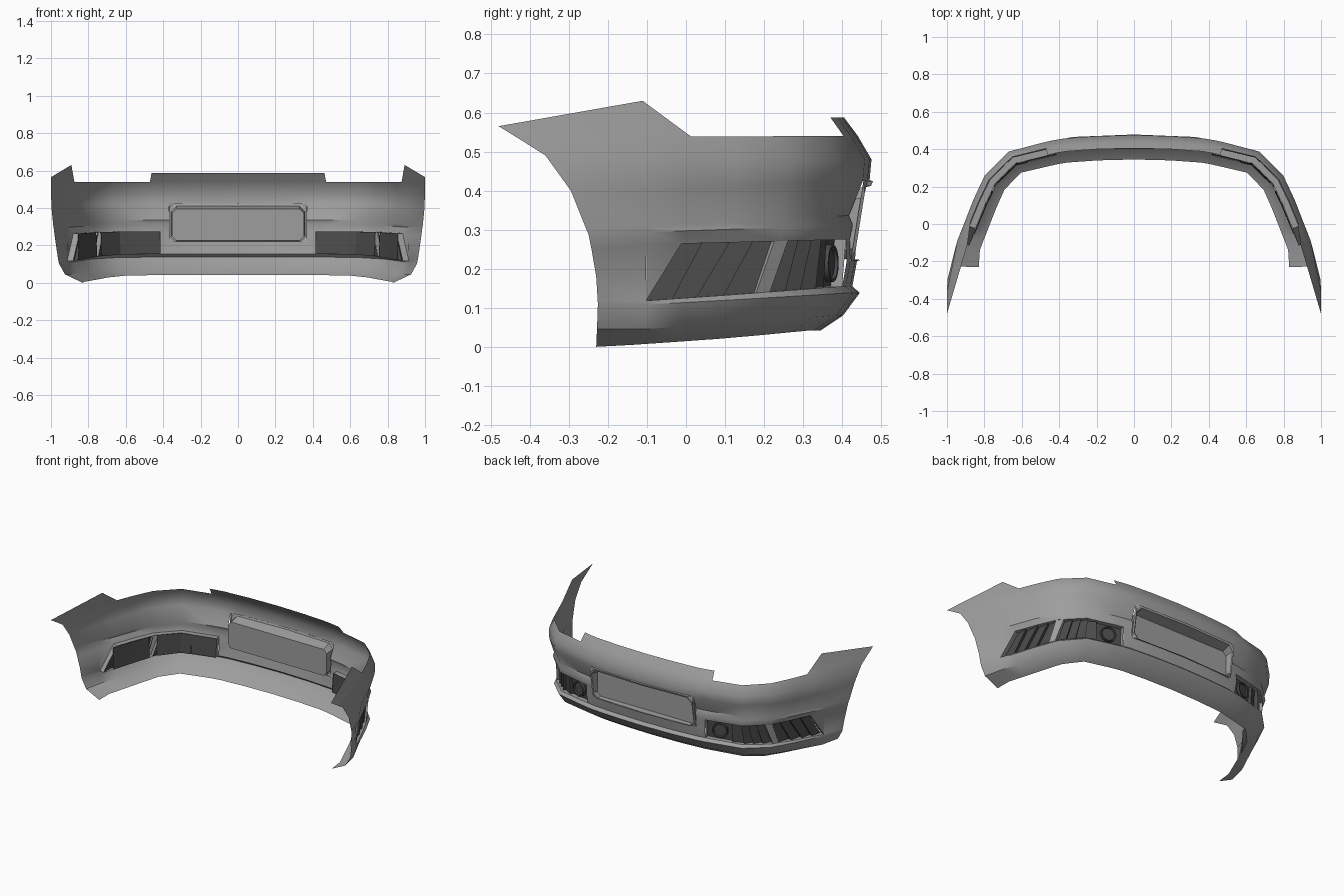
import bpy, bmesh, math
from mathutils import Vector

if "Cube" in bpy.data.objects:
    bpy.data.objects.remove(bpy.data.objects["Cube"])

# Plan outline of the bumper at its widest height, centre line to wing
PLAN = [Vector(p) for p in [(0, .478), (.2, .473), (.37, .461), (.43, .451), (.48, .44), (.67, .39),
                            (.80, .26), (.86, .13), (.91, .0), (.945, -.09)]]
# Rows, bottom to top: inset at front, inset at side, height at front, height at side
ROWS = [(.133, .13, .042, .005), (.076, .05, .08, .045), (.033, .03, .138, .108), (.052, .034, .155, .118),
        (.040, .036, .22, .19), (.042, .030, .275, .262), (.034, .010, .312, .294), (.044, .014, .336, .307),
        (.008, .0, .425, .40), (.003, .0, .48, .48), (.038, .026, .54, .538), (.073, .058, .587, .63)]
# Rear edge of the wing, one point per row
END = [(.83, -.23, 0), (.925, -.228, .045), (.957, -.226, .102), (.96, -.226, .115), (.97, -.23, .18),
       (.98, -.242, .25), (.985, -.25, .29), (.987, -.255, .30), (.997, -.295, .4), (1, -.36, .49),
       (1, -.42, .528), (1, -.48, .565)]


def material(name, v):
    m = bpy.data.materials.new(name)
    m.diffuse_color = (v, v, v, 1)
    m.use_nodes = True
    m.node_tree.nodes["Principled BSDF"].inputs["Base Color"].default_value = m.diffuse_color
    return m


grey = material("body_grey", .34)
dark = material("dark_grey", .07)


def column(i):
    a, b = PLAN[max(i - 1, 0)], PLAN[min(i + 1, len(PLAN) - 1)]
    t = (b - a).normalized()
    n = Vector((0, 1)) if i == 0 else Vector((-t.y, t.x))
    return PLAN[i], n


def point(r, t, extra=0.0):
    """Point on row r at fractional column t, pushed inwards by extra."""
    def at(i):
        p, n = column(i)
        f0, f1, z0, z1 = ROWS[r]
        w = min(max((.45 - p.y) / .54, 0), 1)
        q = p - n * (f0 + (f1 - f0) * w + extra)
        return Vector((max(q.x, 0), q.y, z0 + (z1 - z0) * w))
    i = min(int(t), len(PLAN) - 2)
    return at(i).lerp(at(i + 1), t - i)


def build(name, polys, mirror=True, mat=grey, angle=28):
    bm = bmesh.new()
    for poly in polys:
        bm.faces.new([bm.verts.new(p) for p in poly])
    bmesh.ops.remove_doubles(bm, verts=bm.verts, dist=.0005)
    bmesh.ops.recalc_face_normals(bm, faces=bm.faces)
    me = bpy.data.meshes.new(name)
    bm.to_mesh(me)
    bm.free()
    for f in me.polygons:
        f.use_smooth = True
    me.set_sharp_from_angle(angle=math.radians(angle))
    me.materials.append(mat)
    ob = bpy.data.objects.new(name, me)
    bpy.context.collection.objects.link(ob)
    if mirror:
        m = ob.modifiers.new("mirror", 'MIRROR')
        m.merge_threshold = .001
    return ob


# Bumper shell, with holes for the vents and plate and a cut top edge
def shell(r, c):
    if c == len(PLAN):
        return Vector(END[r])
    if r >= 10 and c == 8:
        return point(10, 7.82)
    return point(r, c)


faces = []
for r in range(len(ROWS) - 1):
    for c in range(len(PLAN)):
        vent = r in (3, 4) and 3 <= c <= 8
        plate = 4 <= r <= 7 and c < 2
        notch = r == 10 and 4 <= c <= 7
        if not (vent or plate or notch):
            faces.append([shell(r, c), shell(r, c + 1), shell(r + 1, c + 1), shell(r + 1, c)])
# slanted rear corner of the side vent
faces.append([point(3, 9), point(5, 9), point(5, 8)])
build("bumper_shell", faces, angle=40)

# Inward walls around the vent opening
walls = []
for c in range(3, 9):
    for r in (3, 5):
        if r == 5 and c == 8:
            continue
        walls.append([point(r, c), point(r, c + 1), point(r, c + 1, .035), point(r, c, .035)])
walls.append([point(3, 3), point(5, 3), point(5, 3, .035), point(3, 3, .035)])
walls.append([point(3, 9), point(5, 8), point(5, 8, .035), point(3, 9, .035)])
build("vent_surround", walls)


# Slanted louvres: each slat steps inwards along its width
def louvres(name, bottom, top):
    slats = []
    for i in range(len(bottom) - 1):
        b0, b1, t0, t1 = bottom[i], bottom[i + 1], top[i], top[i + 1]
        slats.append([point(3, b0, .03), point(3, b1, .01), point(5, t1, .012), point(5, t0, .032)])
        slats.append([point(3, b1, .01), point(3, b1, .03), point(5, t1, .032), point(5, t1, .012)])
    build(name, slats, mat=dark, angle=15)


louvres("side_louvres", [8.95, 8.2, 7.65, 7.1, 6.45], [8.0, 7.55, 7.0, 6.5, 6.1])
louvres("front_louvres", [6.15, 5.75, 5.4, 5.05, 4.65], [5.8, 5.5, 5.2, 4.95, 4.65])


# Flat dark panels behind the louvres and the fog lamp
def panel(name, stops, extra):
    build(name, [[point(3, a, extra), point(3, b, extra), point(5, b, extra), point(5, a, extra)]
                 for a, b in zip(stops, stops[1:])], mat=dark)


panel("side_vent_backing", [6.35, 7, 8, 8.3], .037)
panel("front_vent_backing", [4.65, 5, 5.95], .037)
panel("fog_panel", [3, 4, 4.65], .03)

# Slanted post between the two vents
o = [point(3, 6.45), point(3, 6.15), point(5, 5.8), point(5, 6.1)]
n = [point(3, 6.45, .03), point(3, 6.15, .03), point(5, 5.8, .03), point(5, 6.1, .03)]
build("vent_post", [o, [o[0], o[3], n[3], n[0]], [o[1], o[2], n[2], n[1]]])

# Round fog lamp
centre = (point(3, 4.22, .022) + point(5, 4.22, .022)) / 2
axis = Vector((.28, .96, 0)).normalized()
side = axis.cross(Vector((0, 0, 1)))


def ring(radius, depth, n=16):
    return [centre + axis * depth + side * (radius * math.cos(2 * math.pi * k / n))
            + Vector((0, 0, radius * math.sin(2 * math.pi * k / n))) for k in range(n)]


def loft(loops):
    out = []
    for a, b in zip(loops, loops[1:]):
        m = len(a)
        out += [[a[k], a[(k + 1) % m], b[(k + 1) % m], b[k]] for k in range(m)]
    return out + [loops[-1]]


build("fog_lamp", loft([ring(.048, -.003), ring(.048, .014), ring(.041, .014), ring(.038, .006)]), mat=dark)


# Number plate recess with a hooded rim
def plate_loop(hw, z0, z1, ch, dy=0.0, flat=None):
    half = [(0, z0), (hw - ch, z0), (hw, z0 + ch), (hw, z1 - ch), (hw - ch, z1), (0, z1)]
    pts = half + [(-x, z) for x, z in half[-2:0:-1]]
    return [Vector((x, flat if flat else .438 + .16 * (z - .22) - .12 * x * x + dy, z)) for x, z in pts]


build("plate_recess", loft([plate_loop(.37, .22, .427, .004),
                            plate_loop(.365, .221, .424, .03, .008),
                            plate_loop(.357, .223, .412, .03, .005),
                            plate_loop(.352, .225, .395, .022, flat=.402)]), mirror=False)
